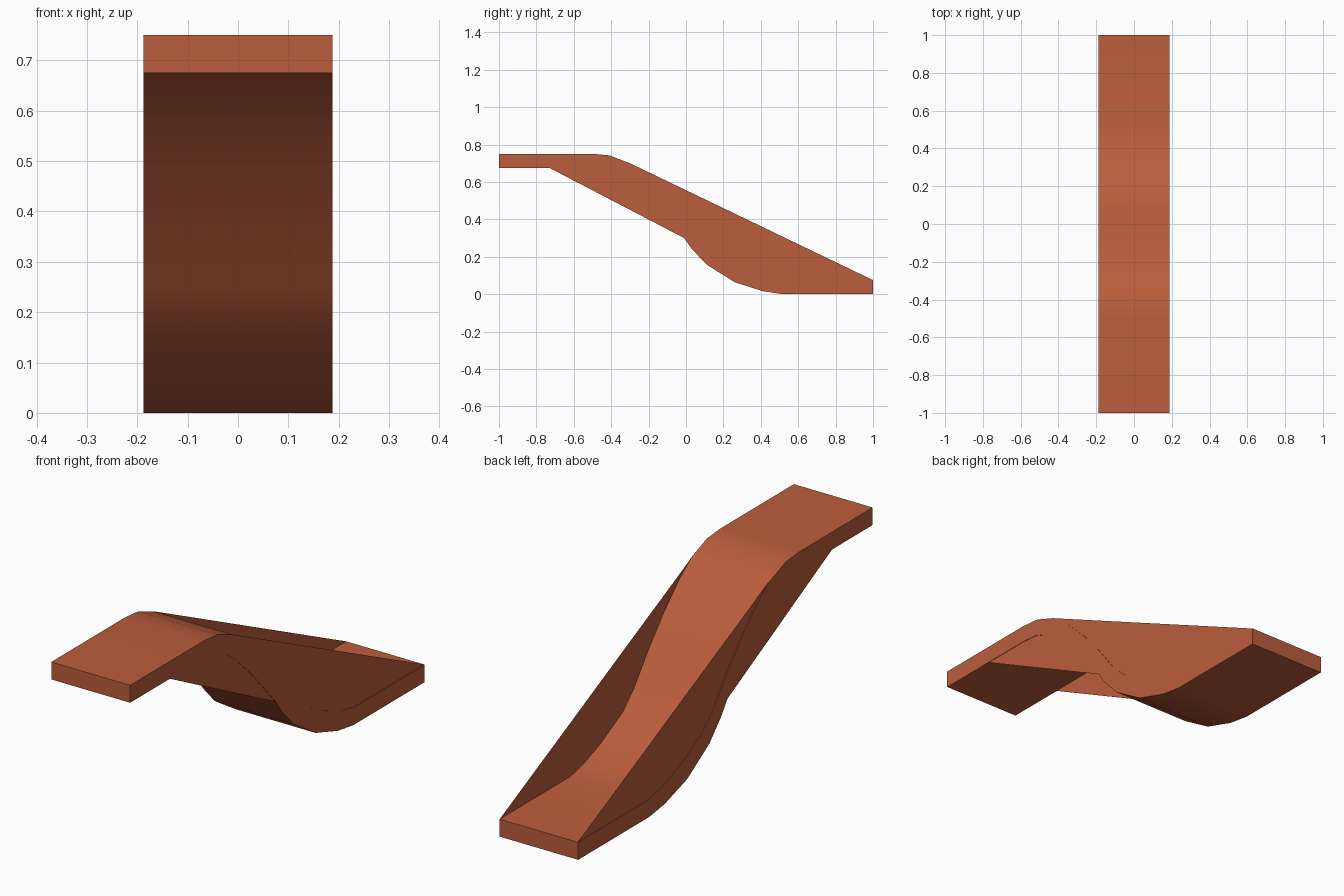
import bpy, bmesh

if "Cube" in bpy.data.objects:
    bpy.data.objects.remove(bpy.data.objects["Cube"])

HALF = 0.1875
# Side profile (y, z): upper and lower edges of the curved strip
TOP = [(-1, .75), (-.5, .75), (-.41, .742), (-.3, .7), (-.22, .64), (-.11, .533), (0, .405),
       (.09, .287), (.165, .216), (.31, .14), (.43, .095), (.52, .075), (1, .075)]
LOW = [(-1, .675), (-.5, .675), (-.41, .667), (-.345, .635), (-.28, .582), (-.18, .487), (-.01, .3),
       (.03, .243), (.11, .158), (.26, .064), (.41, .016), (.515, 0), (1, 0)]

mat = bpy.data.materials.new("terracotta")
mat.diffuse_color = (0.5, 0.11, 0.045, 1)
mat.use_nodes = True
mat.node_tree.nodes["Principled BSDF"].inputs["Base Color"].default_value = mat.diffuse_color


def finish(bm, name):
    mesh = bpy.data.meshes.new(name)
    bm.to_mesh(mesh)
    bm.free()
    obj = bpy.data.objects.new(name, mesh)
    bpy.context.collection.objects.link(obj)
    mesh.materials.append(mat)
    return obj


# Curved strip: a ring of four corners swept along the profile
bm = bmesh.new()
rings = [[bm.verts.new(p) for p in ((-HALF, *t), (HALF, *t), (HALF, *b), (-HALF, *b))]
         for t, b in zip(TOP, LOW)]
for a, b in zip(rings, rings[1:]):
    for i in range(4):
        j = (i + 1) % 4
        bm.faces.new((a[i], a[j], b[j], b[i]))
bm.faces.new(rings[0])
bm.faces.new(rings[-1][::-1])
bmesh.ops.recalc_face_normals(bm, faces=bm.faces)
strip = finish(bm, "curved_strip")
bpy.context.view_layer.objects.active = strip
strip.select_set(True)
bpy.ops.object.shade_smooth_by_angle(angle=0.6)

# Thin side webs filling the hollows of the curve, facing inward
webs = {"upper": TOP[3:], "lower": [(-.73, .675)] + LOW[1:7]}
for part, outline in webs.items():
    for side, s in (("left", -1), ("right", 1)):
        bm = bmesh.new()
        face = bm.faces.new([bm.verts.new((s * (HALF - .002), y, z)) for y, z in outline])
        face.normal_update()
        if face.normal.x * s > 0:
            face.normal_flip()
        bmesh.ops.triangulate(bm, faces=[face])
        finish(bm, f"{part}_web_{side}")
